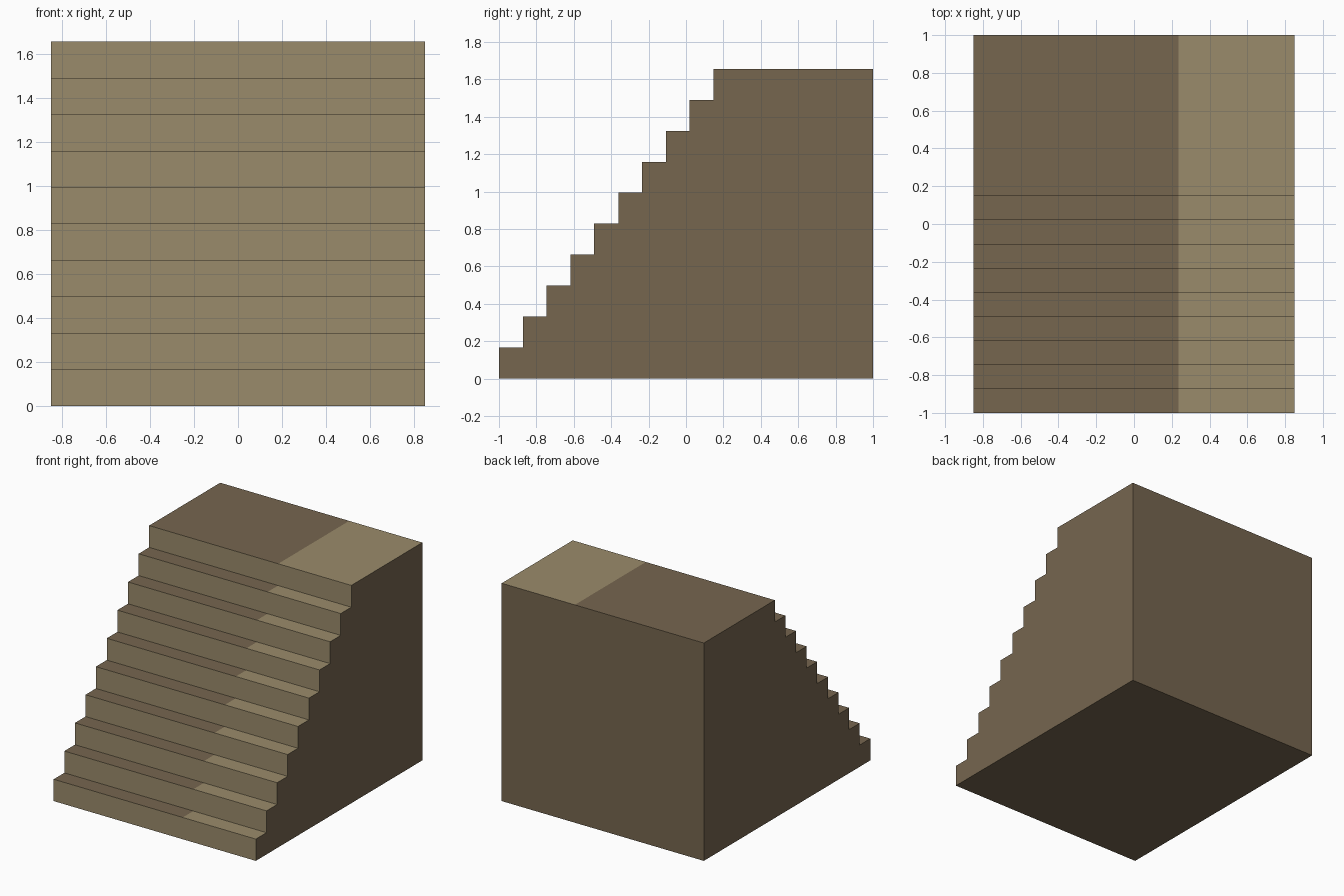
import bpy, bmesh

if "Cube" in bpy.data.objects:
    bpy.data.objects.remove(bpy.data.objects["Cube"])

HALF_W, SPLIT, HEIGHT, STEPS = 0.85, 0.235, 1.656, 10
# front edge of every step, then the back wall
EDGES = [-1, -0.872, -0.745, -0.618, -0.493, -0.362, -0.235, -0.108, 0.02, 0.147, 1]


def material(name, rgb):
    lin = [((c / 255 + 0.055) / 1.055) ** 2.4 for c in rgb]
    mat = bpy.data.materials.new(name)
    mat.diffuse_color = (*lin, 1)
    mat.use_nodes = True
    mat.node_tree.nodes["Principled BSDF"].inputs["Base Color"].default_value = mat.diffuse_color
    return mat


# stepped side profile in (y, z)
profile = [(-1, 0)]
for i in range(STEPS):
    z = HEIGHT * (i + 1) / STEPS
    profile += [(EDGES[i], z), (EDGES[i + 1], z)]
profile.append((1, 0))

# solid staircase: profile swept across the width
bm = bmesh.new()
side = bm.faces.new([bm.verts.new((-HALF_W, y, z)) for y, z in profile])
swept = bmesh.ops.extrude_face_region(bm, geom=[side], use_keep_orig=True)
for v in swept["geom"]:
    if isinstance(v, bmesh.types.BMVert):
        v.co.x = HALF_W

# cut line where the treads change colour
bmesh.ops.bisect_plane(bm, geom=bm.verts[:] + bm.edges[:] + bm.faces[:],
                       plane_co=(SPLIT, 0, 0), plane_no=(1, 0, 0))
bmesh.ops.recalc_face_normals(bm, faces=bm.faces[:])

# light on the risers and the right-hand strip of the treads, dark elsewhere
for f in bm.faces:
    riser = f.normal.y < -0.5
    strip = f.normal.z > 0.5 and f.calc_center_median().x > SPLIT
    f.material_index = 1 if riser or strip else 0

mesh = bpy.data.meshes.new("staircase")
bm.to_mesh(mesh)
bm.free()
mesh.materials.append(material("dark brown stone", (118, 102, 79)))
mesh.materials.append(material("light tan stone", (154, 139, 107)))
bpy.context.collection.objects.link(bpy.data.objects.new("staircase", mesh))
